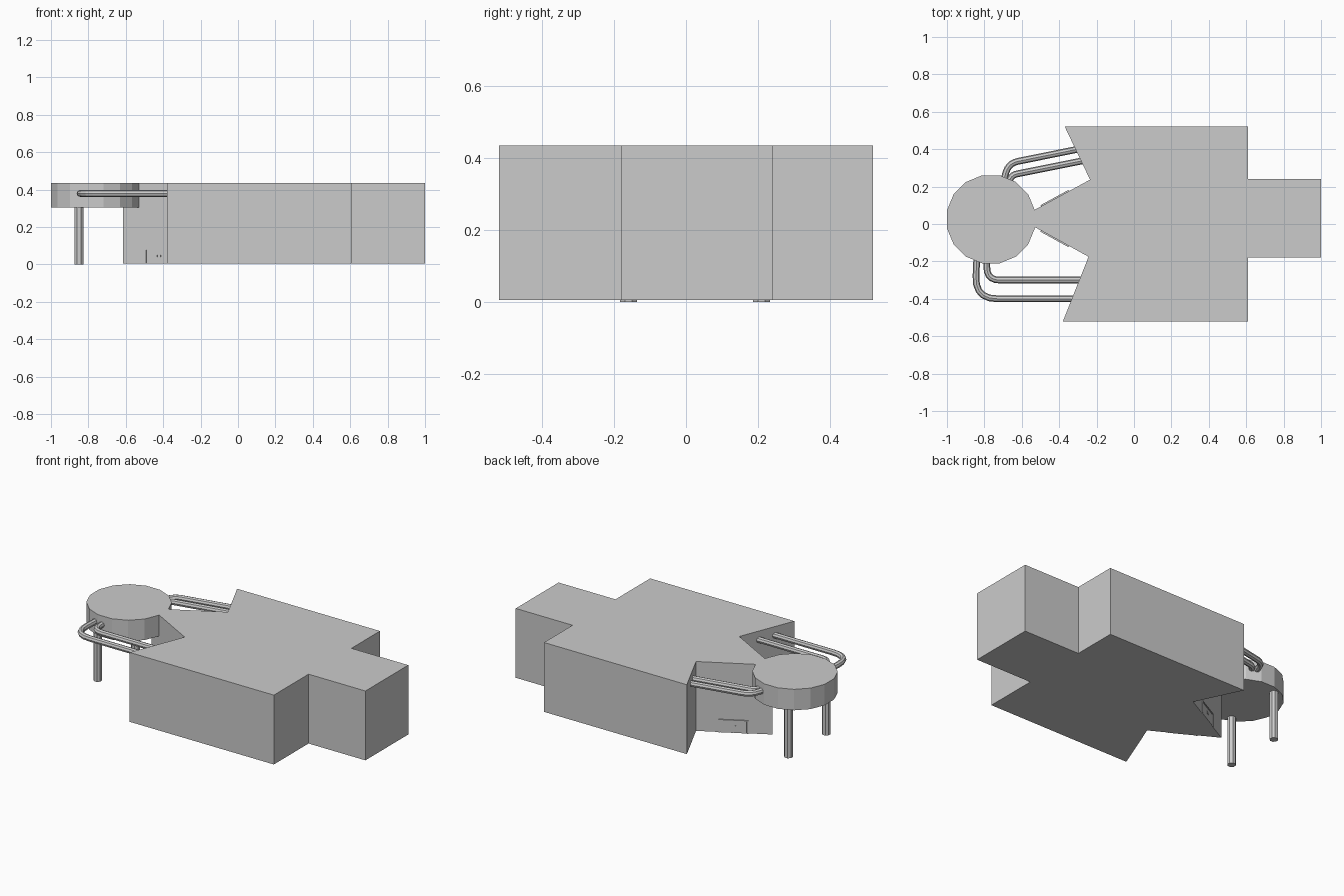
import bpy, bmesh, math
from mathutils import Vector, Matrix

cube = bpy.data.objects.get("Cube")
if cube:
    bpy.data.objects.remove(cube, do_unlink=True)

GREY = (0.6, 0.6, 0.6, 1)
mat = bpy.data.materials.new("light grey")
mat.use_nodes = True
mat.diffuse_color = GREY
mat.node_tree.nodes["Principled BSDF"].inputs["Base Color"].default_value = GREY

BASE, TOP = 0.005, 0.435
TIP = Vector((-0.615, 0.03, 0))
BACK_NOTCH = Vector((-0.235, 0.237, 0))
FRONT_NOTCH = Vector((-0.243, -0.175, 0))


def add_object(name, mesh):
    ob = bpy.data.objects.new(name, mesh)
    bpy.context.scene.collection.objects.link(ob)
    mesh.materials.clear()
    mesh.materials.append(mat)
    return ob


def from_bmesh(name, bm):
    mesh = bpy.data.meshes.new(name)
    bmesh.ops.recalc_face_normals(bm, faces=bm.faces)
    bm.to_mesh(mesh)
    bm.free()
    return add_object(name, mesh)


def prism(name, outline, low, high):
    bm = bmesh.new()
    face = bm.faces.new([bm.verts.new((p[0], p[1], low)) for p in outline])
    side = bmesh.ops.extrude_face_region(bm, geom=[face])["geom"]
    verts = [v for v in side if isinstance(v, bmesh.types.BMVert)]
    bmesh.ops.translate(bm, verts=verts, vec=(0, 0, high - low))
    return from_bmesh(name, bm)


def cylinder(name, x, y, low, high, radius, sides):
    turn = math.pi / sides
    ring = [(x + radius * math.cos(turn * (2 * i + 1)),
             y + radius * math.sin(turn * (2 * i + 1))) for i in range(sides)]
    return prism(name, ring, low, high)


def tube(name, points, bend, z=0.38, radius=0.018, steps=5):
    # Polyline with each inner corner rounded by a quadratic arc
    pts = [Vector((x, y, z)) for x, y in points]
    path = [pts[0]]
    for a, b, c in zip(pts, pts[1:], pts[2:]):
        start = b + (a - b).normalized() * bend
        end = b + (c - b).normalized() * bend
        for i in range(steps + 1):
            t = i / steps
            path.append(start.lerp(b, t).lerp(b.lerp(end, t), t))
    path.append(pts[-1])
    curve = bpy.data.curves.new(name + "_path", "CURVE")
    curve.dimensions = "3D"
    curve.bevel_depth = radius
    curve.bevel_resolution = 2
    curve.use_fill_caps = True
    spline = curve.splines.new("POLY")
    spline.points.add(len(path) - 1)
    for sp, p in zip(spline.points, path):
        sp.co = (*p, 1)
    temp = bpy.data.objects.new(name + "_path", curve)
    bpy.context.scene.collection.objects.link(temp)
    bpy.context.view_layer.update()
    graph = bpy.context.evaluated_depsgraph_get()
    mesh = bpy.data.meshes.new_from_object(temp.evaluated_get(graph))
    bpy.data.objects.remove(temp, do_unlink=True)
    mesh.name = name
    ob = add_object(name, mesh)
    for poly in mesh.polygons:
        poly.use_smooth = False
    return ob


def double_door(name, notch, outward_sign):
    # Frame, two leaves and knobs, laid along the slanted neck wall
    along = (notch - TIP).normalized()
    out = Vector((-along.y, along.x, 0)) * outward_sign
    origin = TIP + along * 0.22 + Vector((0, 0, BASE))
    bm = bmesh.new()

    def block(u, w, width, height, depth):
        basis = Matrix((along * width, out * depth, Vector((0, 0, height)))).transposed()
        place = Matrix.Translation(origin + along * u + Vector((0, 0, w)))
        bmesh.ops.create_cube(bm, size=1, matrix=place @ basis.to_4x4())

    for side in (-1, 1):
        block(side * 0.081, 0.04, 0.008, 0.08, 0.014)
        block(side * 0.038, 0.036, 0.072, 0.072, 0.006)
        block(side * 0.01, 0.04, 0.006, 0.012, 0.014)
    block(0, 0.076, 0.17, 0.008, 0.014)
    return from_bmesh(name, bm)


# Main hall with an end wing and a pointed neck
prism("main_building", [
    (-0.37, 0.52), BACK_NOTCH, TIP, FRONT_NOTCH, (-0.38, -0.52), (0.61, -0.52),
    (0.61, -0.18), (1, -0.18), (1, 0.24), (0.61, 0.24), (0.61, 0.52)], BASE, TOP)

# Round canopy on two posts
cylinder("canopy", -0.765, 0.025, 0.305, TOP, 0.24, 16)
for label, y in (("front", -0.16), ("back", 0.21)):
    cylinder(label + "_post", -0.85, y, 0, 0.31, 0.025, 8)

# Pipes from the canopy to the hall
tube("front_outer_pipe", [(-0.84, -0.17), (-0.85, -0.40), (-0.28, -0.40)], 0.12)
tube("front_inner_pipe", [(-0.787, -0.17), (-0.787, -0.30), (-0.24, -0.30)], 0.07)
tube("back_outer_pipe", [(-0.71, 0.19), (-0.67, 0.325), (-0.26, 0.408)], 0.05)
tube("back_inner_pipe", [(-0.68, 0.19), (-0.655, 0.262), (-0.24, 0.345)], 0.03)

# Doors on both sides of the neck
double_door("back_door", BACK_NOTCH, 1)
double_door("front_door", FRONT_NOTCH, -1)
